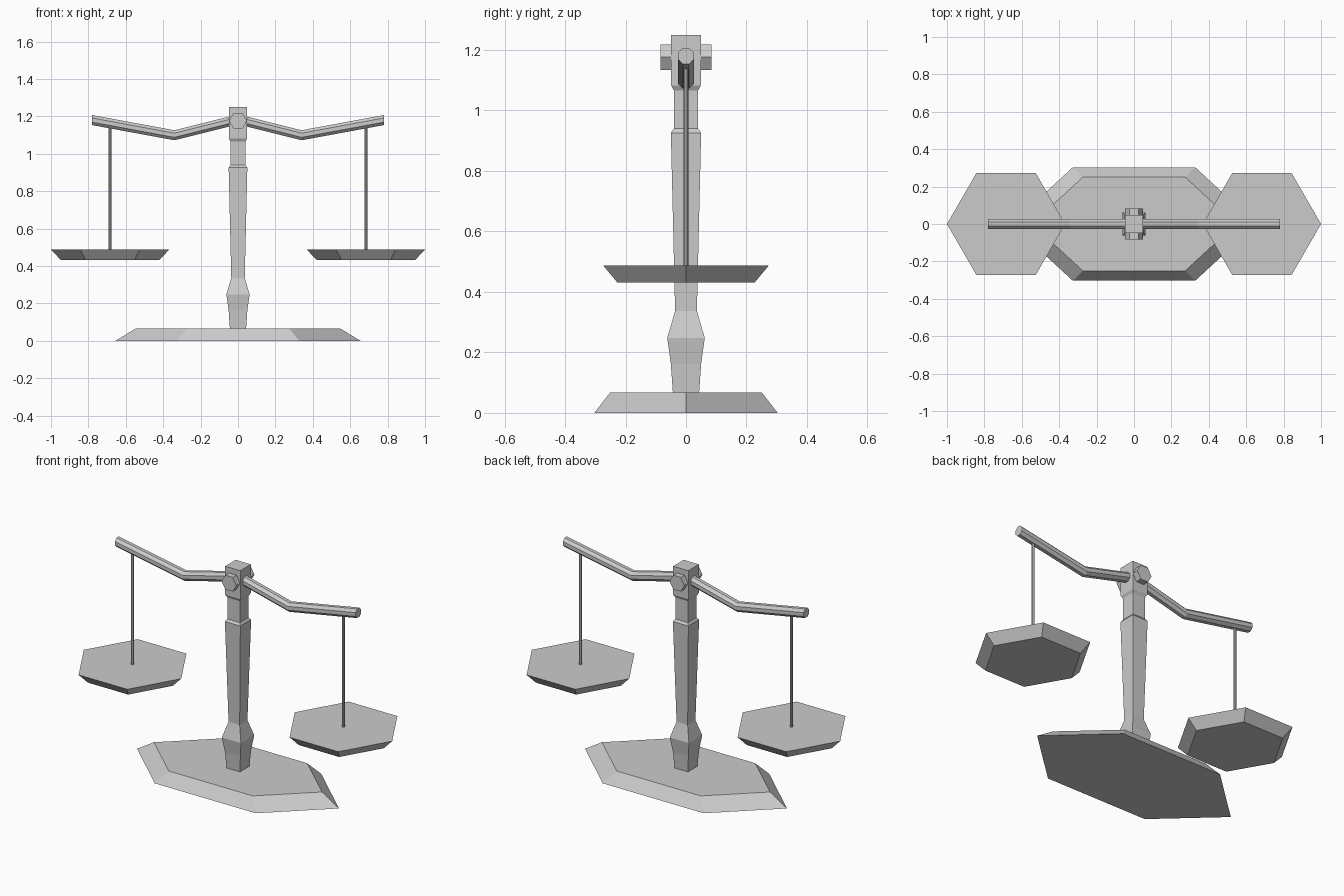
import bpy, bmesh
from math import cos, sin, pi

if "Cube" in bpy.data.objects:
    bpy.data.objects.remove(bpy.data.objects["Cube"])


def ngon(rx, ry, sides, turn=0.0):
    return [(rx * cos(turn + 2 * pi * i / sides), ry * sin(turn + 2 * pi * i / sides))
            for i in range(sides)]


def loft(name, rings):
    """Skin a list of equal-length rings and cap both ends."""
    bm = bmesh.new()
    rows = [[bm.verts.new(p) for p in ring] for ring in rings]
    n = len(rows[0])
    for a, b in zip(rows, rows[1:]):
        for i in range(n):
            j = (i + 1) % n
            bm.faces.new((a[i], a[j], b[j], b[i]))
    bm.faces.new(rows[0][::-1])
    bm.faces.new(rows[-1])
    bmesh.ops.recalc_face_normals(bm, faces=bm.faces)
    mesh = bpy.data.meshes.new(name)
    bm.to_mesh(mesh)
    bm.free()
    ob = bpy.data.objects.new(name, mesh)
    bpy.context.collection.objects.link(ob)
    return ob


def stack(name, levels, sides, turn=0.0, cx=0.0):
    """Loft upward through levels of (z, x radius, y radius)."""
    return loft(name, [[(cx + x, y, z) for x, y in ngon(rx, ry, sides, turn)]
                       for z, rx, ry in levels])


# Stretched hexagonal base with sloping rim
stack("base", [(0, 0.655, 0.35), (0.067, 0.545, 0.29)], 6)

# Square turned post: (height, half width)
profile = [(0.06, 0.043), (0.162, 0.05), (0.248, 0.062), (0.337, 0.036),
           (0.926, 0.05), (0.94, 0.04), (1.066, 0.04), (1.082, 0.049), (1.25, 0.049)]
stack("post", [(z, h * 2 ** 0.5, h * 2 ** 0.5) for z, h in profile], 4, pi / 4)

# Hexagonal pivot bolt running front to back
loft("pivot_bolt", [[(x, y, 1.176 + z) for x, z in ngon(0.048, 0.048, 6)]
                    for y in (-0.084, 0.084)])

# Bent beam
path = [(-0.78, 1.18), (-0.34, 1.099), (0, 1.184), (0.34, 1.099), (0.78, 1.18)]
loft("beam", [[(x, y, z + dz) for y, dz in ngon(0.028, 0.029, 8, pi / 8)]
              for x, z in path])

# Hanging rods and hexagonal pans
for side, cx in (("left", -0.684), ("right", 0.684)):
    stack(side + "_rod", [(0.47, 0.008, 0.008), (1.16, 0.008, 0.008)], 8, 0, cx)
    stack(side + "_pan", [(0.431, 0.262, 0.262), (0.487, 0.316, 0.316)], 6, 0, cx)
